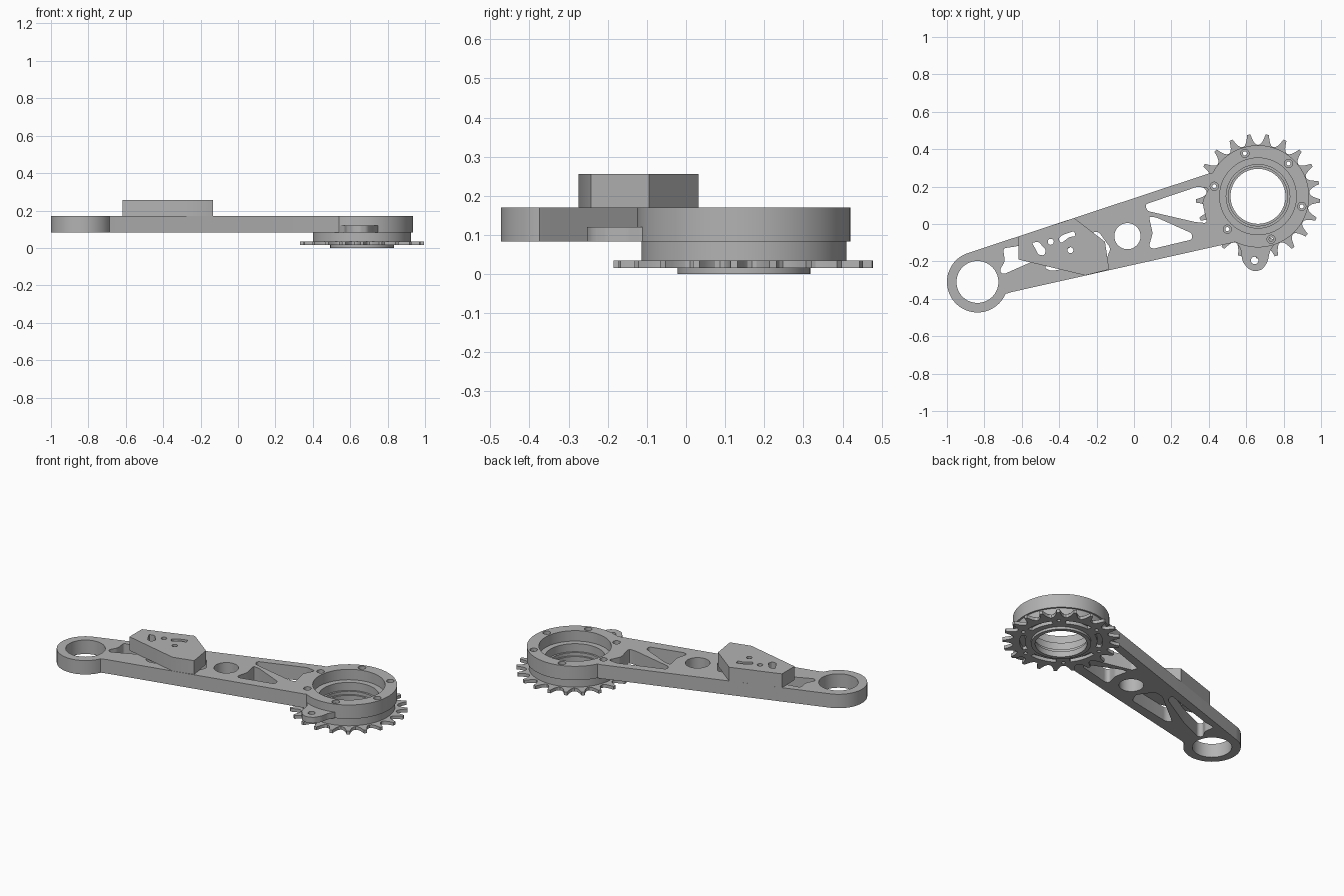
import bpy, bmesh
from math import sin, cos, radians, tau

old = bpy.data.objects.get("Cube")
if old:
    bpy.data.objects.remove(old, do_unlink=True)

grey = bpy.data.materials.new("machined_grey")
grey.use_nodes = True
COLOUR = (0.45, 0.45, 0.45, 1)
grey.diffuse_color = COLOUR
grey.node_tree.nodes["Principled BSDF"].inputs["Base Color"].default_value = COLOUR

HUB = (0.663, 0.148)
RING = (-0.837, -0.31)


def circle(c, r, n=64):
    return [(c[0] + r * cos(tau * i / n), c[1] + r * sin(tau * i / n)) for i in range(n)]


def prism(name, outline, z0, z1, rounding=0):
    """Extrude a flat outline from z0 to z1, optionally rounding its corners."""
    bm = bmesh.new()
    bm.faces.new([bm.verts.new((x, y, z0)) for x, y in outline])
    if rounding:
        bmesh.ops.bevel(bm, geom=bm.verts[:], offset=rounding, segments=4,
                        profile=0.5, affect='VERTICES', clamp_overlap=True)
    top = bmesh.ops.extrude_face_region(bm, geom=bm.faces[:])
    for v in top["geom"]:
        if isinstance(v, bmesh.types.BMVert):
            v.co.z = z1
    bmesh.ops.recalc_face_normals(bm, faces=bm.faces[:])
    mesh = bpy.data.meshes.new(name)
    bm.to_mesh(mesh)
    bm.free()
    obj = bpy.data.objects.new(name, mesh)
    mesh.materials.append(grey)
    bpy.context.collection.objects.link(obj)
    return obj


def activate(obj):
    bpy.ops.object.select_all(action='DESELECT')
    obj.select_set(True)
    bpy.context.view_layer.objects.active = obj


def combine(target, tools, operation):
    activate(target)
    for tool in tools:
        mod = target.modifiers.new("shape", 'BOOLEAN')
        mod.operation, mod.solver, mod.object = operation, 'EXACT', tool
        bpy.ops.object.modifier_apply(modifier=mod.name)
        bpy.data.objects.remove(tool, do_unlink=True)


def cut(target, outlines, z0, z1, rounding=0):
    combine(target, [prism("cutter", o, z0, z1, rounding) for o in outlines], 'DIFFERENCE')


# Arm plate with its end ring and hub
arm = prism("arm", [(-0.89, -0.156), (0.40, 0.27), (0.60, 0.30), (0.60, -0.08), (0.525, -0.10),
                    (-0.65, -0.363), (-0.69, -0.375), (-0.735, -0.43), (-0.84, -0.31)], 0.083, 0.17)
combine(arm, [prism("end_ring", circle(RING, 0.163), 0.083, 0.17),
              prism("hub", circle(HUB, 0.273, 96), 0.083, 0.17)], 'UNION')

# Lightening pockets
pockets = [
    [(-0.70, -0.13), (-0.63, -0.12), (-0.29, -0.012), (-0.30, -0.06), (-0.53, -0.195),
     (-0.70, -0.27), (-0.72, -0.25), (-0.69, -0.20)],
    [(-0.48, -0.235), (-0.44, -0.252), (-0.15, -0.195), (-0.125, -0.13), (-0.19, -0.04), (-0.25, -0.05)],
    [(0.06, 0.105), (0.34, 0.20), (0.40, 0.19), (0.365, 0.12), (0.39, 0.005), (0.33, 0.01), (0.07, 0.07)],
    [(0.08, 0.04), (0.12, 0.035), (0.31, -0.05), (0.31, -0.083), (0.10, -0.133), (0.08, -0.12), (0.10, -0.05)],
]
cut(arm, pockets, 0, 0.3, 0.014)

# Bores of the end ring, the arm and the hub
cut(arm, [circle(RING, 0.112), circle((-0.035, -0.065), 0.07, 40), circle(HUB, 0.17)], 0, 0.3)
cut(arm, [circle(HUB, 0.205)], 0.105, 0.3)

# Counterbored screw holes around the hub
screws = [(HUB[0] + 0.24 * cos(radians(47 + 60 * i)), HUB[1] + 0.24 * sin(radians(47 + 60 * i)))
          for i in range(6)]
cut(arm, [circle(s, 0.022, 20) for s in screws], 0.15, 0.3)
cut(arm, [circle(s, 0.011, 16) for s in screws], 0, 0.3)

# Lower hub body, stepped inside
lower_hub = prism("lower_hub", circle(HUB, 0.262, 96), 0.035, 0.083)
cut(lower_hub, [circle(HUB, 0.158)], 0, 0.3)
cut(lower_hub, [circle(HUB, 0.17)], 0.055, 0.3)
cut(lower_hub, [circle(s, 0.011, 16) for s in screws], 0, 0.3)

# Lug with a hole on the hub's front
lug = prism("hub_lug", [(0.53, -0.08), (0.57, -0.13), (0.58, -0.20), (0.61, -0.24), (0.65, -0.255),
                        (0.69, -0.24), (0.715, -0.20), (0.725, -0.15), (0.76, -0.09),
                        (0.70, -0.06), (0.60, -0.06)], 0.083, 0.12, 0.012)
cut(lug, [circle((0.645, -0.195), 0.02, 24)], 0, 0.3)

# Sprocket: one tooth profile repeated around the hub
TEETH = 21
tooth = [(-0.5, 0.275), (-0.36, 0.279), (-0.24, 0.292), (-0.15, 0.312), (-0.09, 0.333),
         (0.09, 0.333), (0.15, 0.312), (0.24, 0.292), (0.36, 0.279)]
rim = []
for i in range(TEETH):
    for f, r in tooth:
        a = radians(90) + tau * (i + 0.5 + f) / TEETH
        rim.append((HUB[0] + r * cos(a), HUB[1] + r * sin(a)))
sprocket = prism("sprocket", rim, 0.015, 0.035)


def arc_slot(mid, half, r0, r1, n=12):
    angles = [radians(mid - half + 2 * half * i / n) for i in range(n + 1)]
    path = [(r0, a) for a in angles] + [(r1, a) for a in reversed(angles)]
    return [(HUB[0] + r * cos(a), HUB[1] + r * sin(a)) for r, a in path]


cut(sprocket, [circle(HUB, 0.147)], 0, 0.3)
cut(sprocket, [arc_slot(17 + 60 * i, 20, 0.205, 0.235) for i in range(6)], 0, 0.3)
cut(sprocket, [circle(s, 0.011, 16) for s in screws], 0, 0.3)

# Retaining collar under the sprocket
collar = prism("bottom_collar", circle(HUB, 0.17), 0, 0.015)
cut(collar, [circle(HUB, 0.147)], -0.1, 0.1)

# Raised block on the arm
block = prism("raised_block", [(-0.617, -0.066), (-0.32, 0.032), (-0.155, -0.095), (-0.133, -0.243),
                               (-0.26, -0.275), (-0.617, -0.19)], 0.17, 0.256)
cut(block, [[(-0.545, -0.10), (-0.51, -0.095), (-0.47, -0.14), (-0.48, -0.168), (-0.51, -0.165)],
            [(-0.405, -0.08), (-0.385, -0.06), (-0.32, -0.037), (-0.312, -0.065),
             (-0.345, -0.07), (-0.39, -0.103)]], 0, 0.5, 0.008)
cut(block, [circle((-0.445, -0.095), 0.016, 20), circle((-0.34, -0.14), 0.016, 20)], 0, 0.5)

# Smooth round walls, keep edges crisp
for part in (arm, lower_hub, lug, sprocket, collar, block):
    activate(part)
    bpy.ops.object.shade_smooth_by_angle(angle=radians(30))
